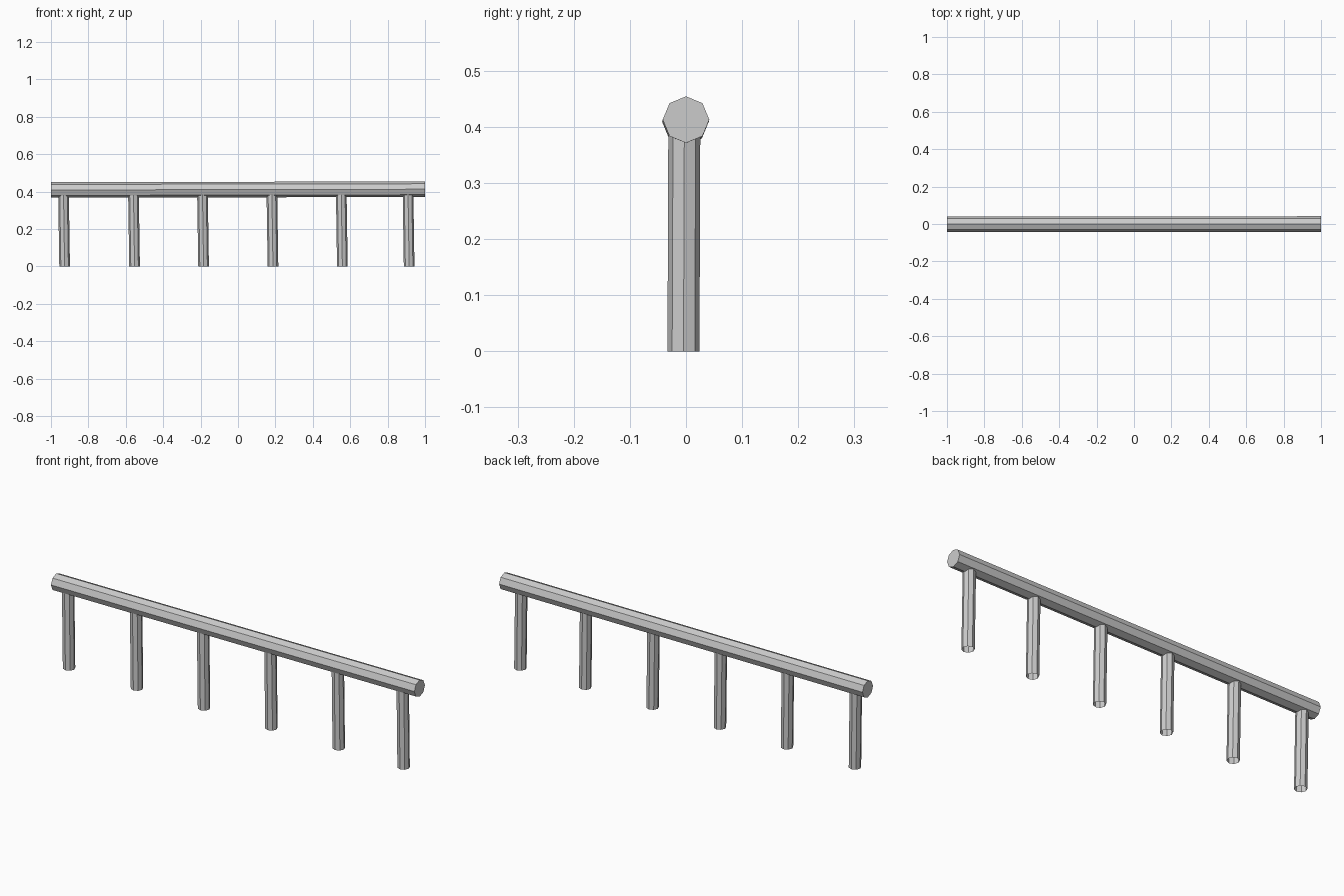
import bpy
import bmesh
from mathutils import Vector

if "Cube" in bpy.data.objects:
    bpy.data.objects.remove(bpy.data.objects["Cube"], do_unlink=True)

# Single plain grey metal
grey = bpy.data.materials.new("grey_metal")
grey.use_nodes = True
colour = (0.6, 0.6, 0.6, 1)
grey.diffuse_color = colour
grey.node_tree.nodes["Principled BSDF"].inputs["Base Color"].default_value = colour


def octagon_tube(name, start, end, radius, axis, capped):
    """Flat-shaded eight-sided tube whose end rings stay square to the axis."""
    bm = bmesh.new()
    bmesh.ops.create_cone(bm, cap_ends=capped, segments=8,
                          radius1=radius, radius2=radius, depth=2)
    for v in bm.verts:
        base = start if v.co.z < 0 else end
        x, y = v.co.x, v.co.y
        v.co = Vector(base) + Vector((x, y, 0) if axis == "z" else (0, y, -x))
    bmesh.ops.recalc_face_normals(bm, faces=bm.faces)
    mesh = bpy.data.meshes.new(name)
    bm.to_mesh(mesh)
    bm.free()
    mesh.materials.append(grey)
    obj = bpy.data.objects.new(name, mesh)
    bpy.context.collection.objects.link(obj)
    return obj


# Top rail, very slightly lower at its right end
octagon_tube("rail", (-1, -0.001, 0.409), (1, 0, 0.413), 0.0415, "x", True)

# Row of open-bottomed posts with a slight lean
for i, x in enumerate((-0.927, -0.553, -0.184, 0.187, 0.558, 0.915)):
    octagon_tube(f"post_{i + 1}", (x, -0.0045, 0), (x - 0.006, -0.003, 0.395),
                 0.0285, "z", False)
